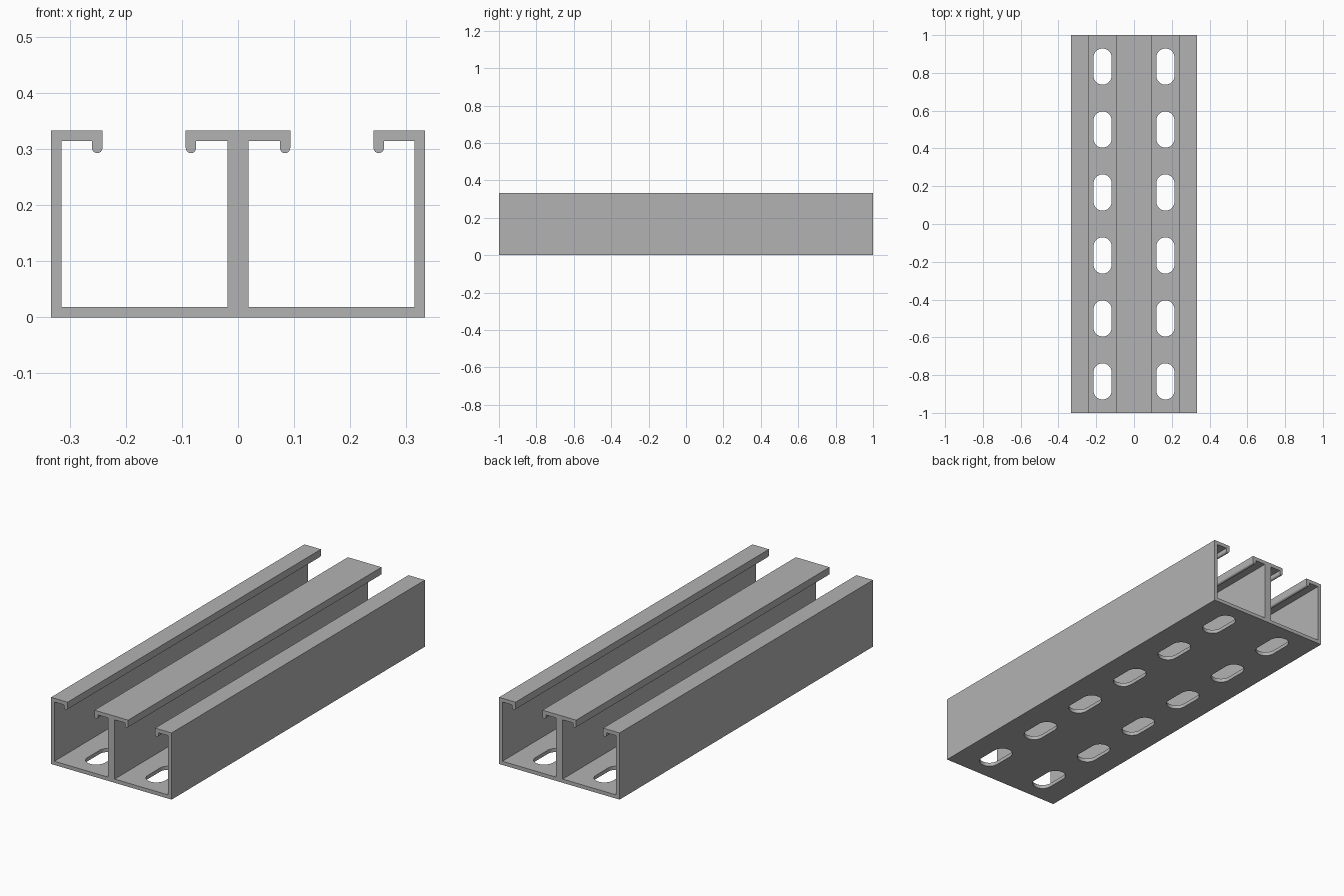
import bpy
import bmesh
from math import pi, cos, sin
from mathutils import Vector

if "Cube" in bpy.data.objects:
    bpy.data.objects.remove(bpy.data.objects["Cube"], do_unlink=True)

HALF_W, HEIGHT, LENGTH = 0.333, 0.333, 2.0
WALL, HALF_WEB, LIP_R = 0.0185, 0.0185, 0.0092
OUTER_LIP, INNER_LIP, LIP_Z = 0.251, 0.084, 0.302

steel = bpy.data.materials.new("grey steel")
steel.use_nodes = True
colour = (0.45, 0.45, 0.45, 1)
steel.diffuse_color = colour
steel.node_tree.nodes["Principled BSDF"].inputs["Base Color"].default_value = colour


def arc(cx, cy, r, start, end, steps=12):
    return [(cx + r * cos(start + (end - start) * i / steps),
             cy + r * sin(start + (end - start) * i / steps)) for i in range(steps + 1)]


def prism(name, points, direction):
    """Closed outline extruded along a direction."""
    bm = bmesh.new()
    face = bm.faces.new([bm.verts.new(p) for p in points])
    top = bmesh.ops.extrude_face_region(bm, geom=[face])["geom"]
    bmesh.ops.translate(bm, vec=direction,
                        verts=[v for v in top if isinstance(v, bmesh.types.BMVert)])
    bmesh.ops.recalc_face_normals(bm, faces=bm.faces)
    mesh = bpy.data.meshes.new(name)
    bm.to_mesh(mesh)
    bm.free()
    mesh.materials.append(steel)
    obj = bpy.data.objects.new(name, mesh)
    bpy.context.collection.objects.link(obj)
    return obj


# Double channel section: right half with curled lips, then mirrored
under = HEIGHT - WALL
half = [(HALF_W, 0), (HALF_W, HEIGHT), (OUTER_LIP - LIP_R, HEIGHT)]
half += arc(OUTER_LIP, LIP_Z, LIP_R, pi, 2 * pi)
half += [(OUTER_LIP + LIP_R, under), (HALF_W - WALL, under), (HALF_W - WALL, WALL),
         (HALF_WEB, WALL), (HALF_WEB, under), (INNER_LIP - LIP_R, under)]
half += arc(INNER_LIP, LIP_Z, LIP_R, pi, 2 * pi)
half += [(INNER_LIP + LIP_R, HEIGHT)]
section = half + [(-x, z) for x, z in reversed(half)]
channel = prism("double_channel", [(x, -LENGTH / 2, z) for x, z in section],
                Vector((0, LENGTH, 0)))

# Two rows of six rounded slots through the floor
SLOT_R, SLOT_REACH, PITCH = 0.048, 0.048, LENGTH / 6
for side in (-1, 1):
    for i in range(6):
        y = (i - 2.5) * PITCH
        outline = (arc(side * HALF_W / 2, y + SLOT_REACH, SLOT_R, 0, pi, 16)
                   + arc(side * HALF_W / 2, y - SLOT_REACH, SLOT_R, pi, 2 * pi, 16))
        cutter = prism("slot_cutter", [(px, py, -0.05) for px, py in outline],
                       Vector((0, 0, 0.1)))
        cutter.hide_render = True
        cut = channel.modifiers.new("slot", "BOOLEAN")
        cut.operation = "DIFFERENCE"
        cut.solver = "EXACT"
        cut.object = cutter
        bpy.context.view_layer.objects.active = channel
        bpy.ops.object.modifier_apply(modifier=cut.name)
        bpy.data.objects.remove(cutter, do_unlink=True)

# Smooth the curls and slot ends, keep the folds sharp
bpy.ops.object.select_all(action="DESELECT")
channel.select_set(True)
bpy.context.view_layer.objects.active = channel
bpy.ops.object.shade_smooth_by_angle(angle=pi / 6)
